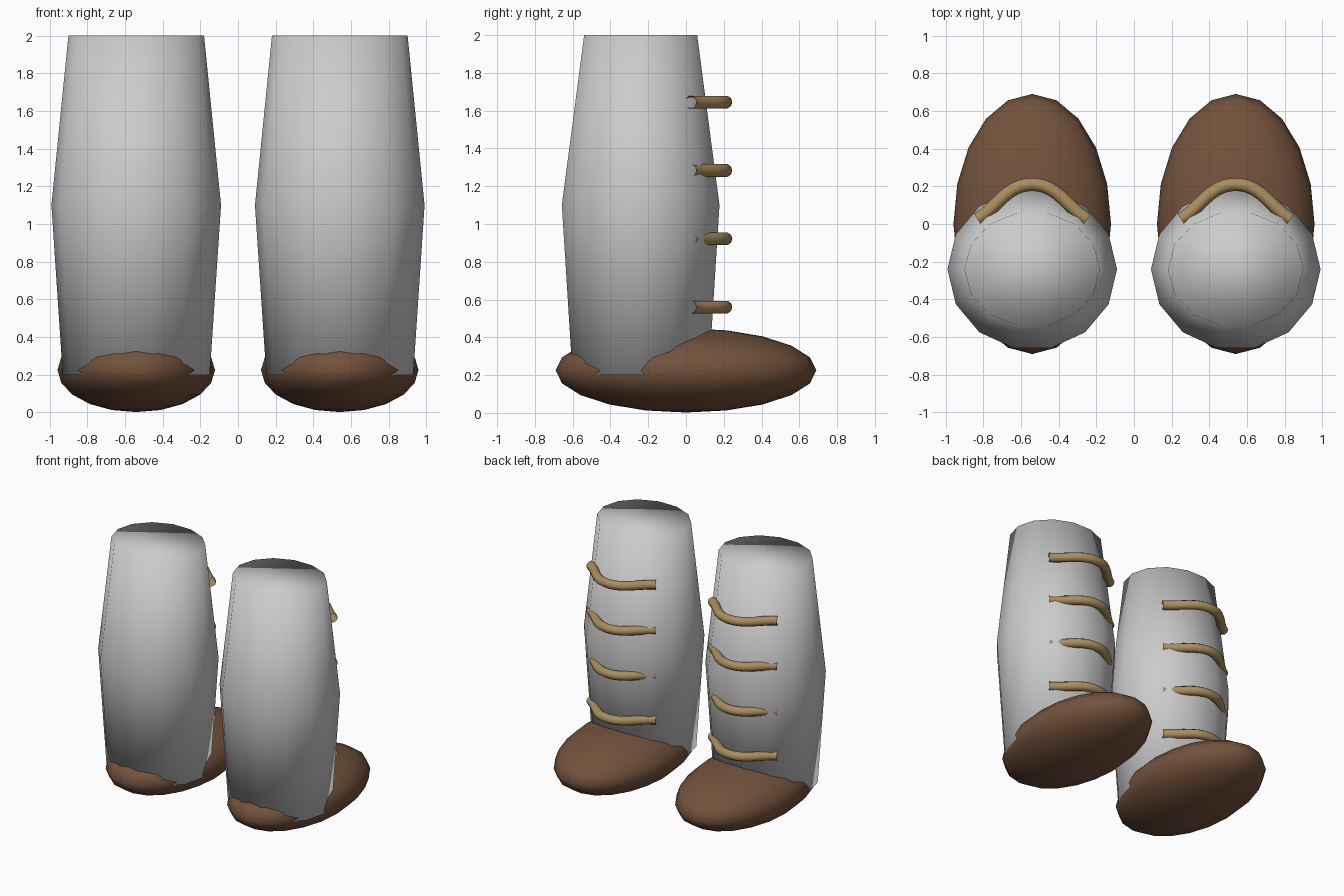
import bpy, bmesh
from math import cos, sin, tau

if "Cube" in bpy.data.objects:
    bpy.data.objects.remove(bpy.data.objects["Cube"])


def material(name, rgb):
    m = bpy.data.materials.new(name)
    m.diffuse_color = (*rgb, 1)
    m.use_nodes = True
    m.node_tree.nodes["Principled BSDF"].inputs["Base Color"].default_value = m.diffuse_color
    return m


BROWN = material("leather", (0.17, 0.085, 0.045))
TAN = material("cord", (0.40, 0.27, 0.11))


def finish(bm, name, mat=None):
    for f in bm.faces:
        f.smooth = True
    bmesh.ops.recalc_face_normals(bm, faces=bm.faces)
    me = bpy.data.meshes.new(name)
    bm.to_mesh(me)
    bm.free()
    if mat:
        me.materials.append(mat)
    ob = bpy.data.objects.new(name, me)
    bpy.context.collection.objects.link(ob)
    return ob


# Bulging closed shaft lofted through three elliptical rings (z, rx, ry)
def shaft(name, x):
    n = 14
    bm = bmesh.new()
    rings = [[bm.verts.new((x + rx * cos(tau * i / n), -0.24 + ry * sin(tau * i / n), z))
              for i in range(n)]
             for z, rx, ry in [(0.2, 0.39, 0.37), (1.1, 0.45, 0.428), (2.0, 0.36, 0.307)]]
    for a, b in zip(rings, rings[1:]):
        for i in range(n):
            j = (i + 1) % n
            bm.faces.new((a[i], a[j], b[j], b[i]))
    bm.faces.new(rings[0][::-1])
    bm.faces.new(rings[-1])
    finish(bm, name)


# Flattened ellipsoid foot
def foot(name, x):
    bm = bmesh.new()
    bmesh.ops.create_uvsphere(bm, u_segments=20, v_segments=10, radius=1)
    bmesh.ops.scale(bm, vec=(0.418, 0.69, 0.223), verts=bm.verts)
    bmesh.ops.translate(bm, vec=(x, 0, 0.225), verts=bm.verts)
    finish(bm, name, BROWN)


# Cord bowed around the toe side of the shaft
def lace(name, x, z):
    cu = bpy.data.curves.new(name, 'CURVE')
    cu.dimensions = '3D'
    cu.bevel_depth = 0.035
    cu.bevel_resolution = 3
    sp = cu.splines.new('BEZIER')
    sp.bezier_points.add(2)
    for p, (dx, y) in zip(sp.bezier_points, [(-0.29, 0.025), (0, 0.21), (0.29, 0.025)]):
        p.co = (x + dx, y, z)
        p.handle_left_type = p.handle_right_type = 'AUTO'
    cu.materials.append(TAN)
    ob = bpy.data.objects.new(name, cu)
    bpy.context.collection.objects.link(ob)


for side, x in (("left", -0.54), ("right", 0.54)):
    shaft(side + "_boot_shaft", x)
    foot(side + "_boot_foot", x)
    for k in range(4):
        lace(f"{side}_lace_{k + 1}", x, 0.56 + 0.3617 * k)
